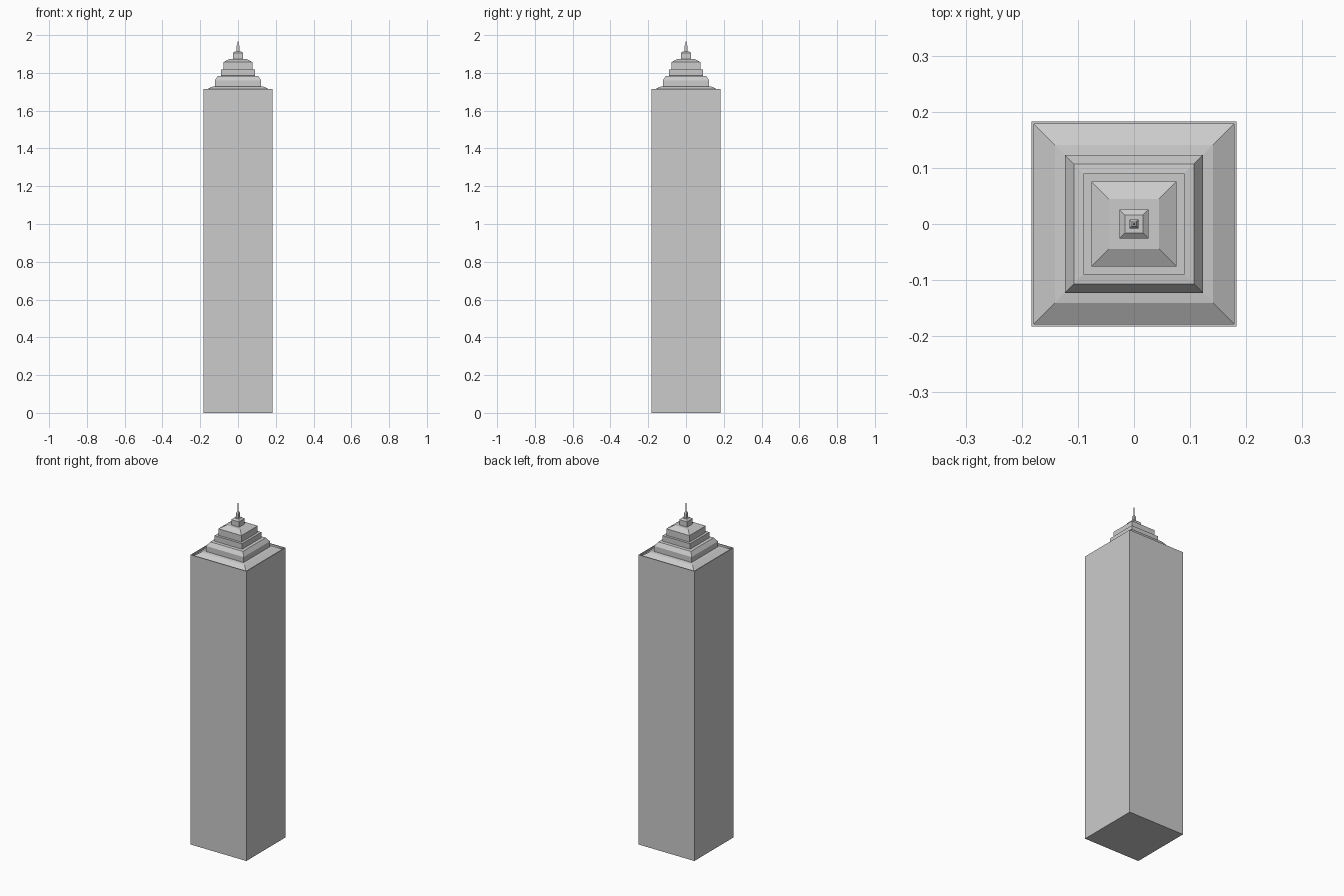
import bpy, bmesh

if "Cube" in bpy.data.objects:
    bpy.data.objects.remove(bpy.data.objects["Cube"])


def square_loft(name, profile):
    """Stack square rings given as (half width, height) and cap both ends."""
    bm = bmesh.new()
    rings = []
    for h, z in profile:
        rings.append([bm.verts.new((x * h, y * h, z))
                      for x, y in ((-1, -1), (1, -1), (1, 1), (-1, 1))])
    for low, high in zip(rings, rings[1:]):
        for i in range(4):
            j = (i + 1) % 4
            bm.faces.new((low[i], low[j], high[j], high[i]))
    bm.faces.new(rings[0][::-1])
    bm.faces.new(rings[-1])
    mesh = bpy.data.meshes.new(name)
    bm.to_mesh(mesh)
    bm.free()
    obj = bpy.data.objects.new(name, mesh)
    bpy.context.collection.objects.link(obj)
    return obj


# Main shaft with thin parapet, sunken gutter and sloped roof skirt
square_loft("tower_shaft", [(0.183, 0), (0.183, 1.715), (0.178, 1.715),
                            (0.178, 1.704), (0.141, 1.726), (0.123, 1.728)])

# Stepped crown, each tier sitting on the one below
square_loft("crown_lower_tier", [(0.123, 1.728), (0.123, 1.760),
                                 (0.107, 1.783), (0.090, 1.785)])
square_loft("crown_middle_tier", [(0.090, 1.785), (0.090, 1.818)])
square_loft("crown_upper_tier", [(0.076, 1.818), (0.076, 1.857),
                                 (0.045, 1.874)])
square_loft("lantern", [(0.026, 1.872), (0.026, 1.906), (0.016, 1.914)])

# Mast and needle
square_loft("mast_base", [(0.008, 1.912), (0.008, 1.943), (0.004, 1.950)])
square_loft("needle", [(0.0015, 1.948), (0.001, 2.0)])
